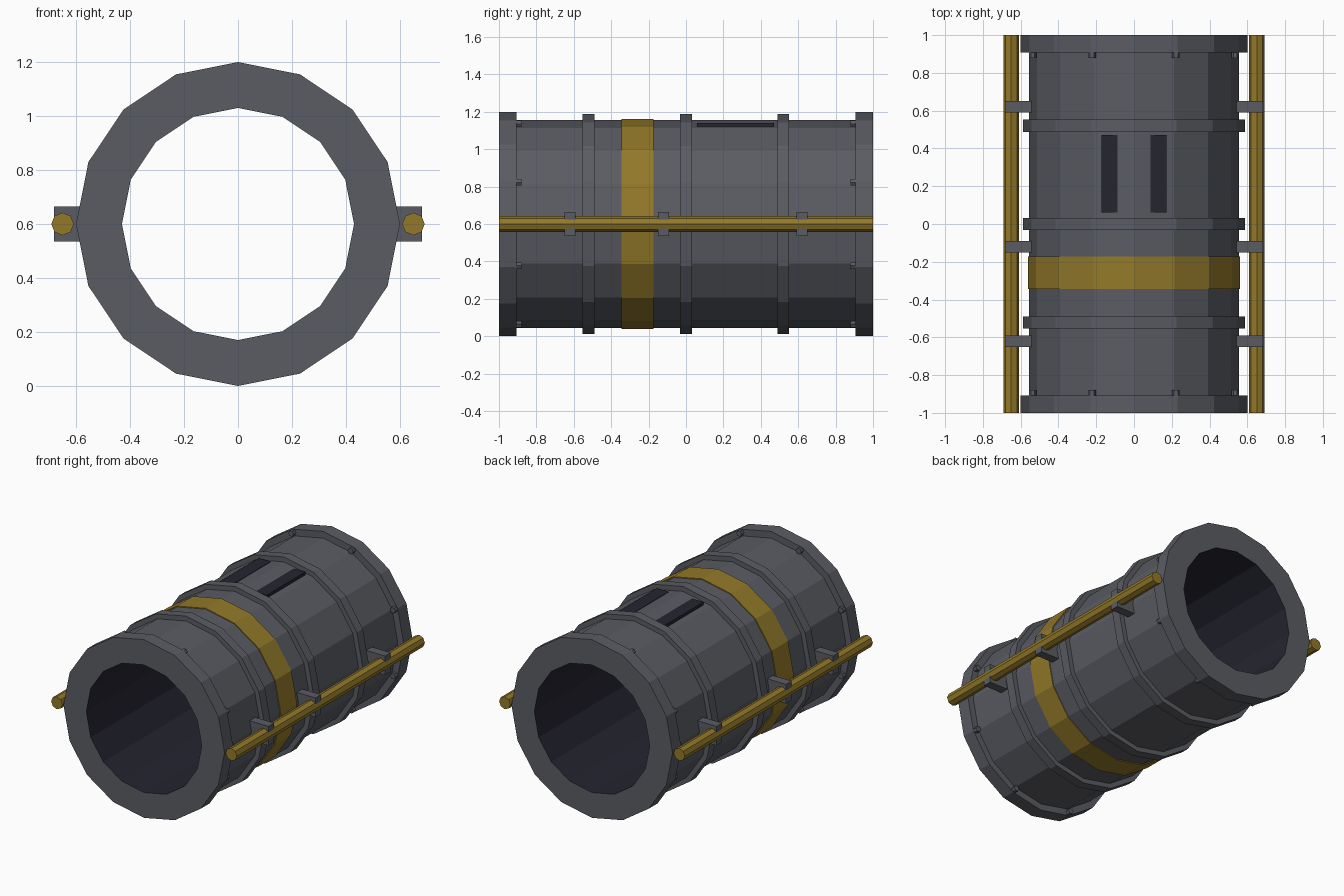
import bpy, bmesh, math
from mathutils import Matrix, Vector

if "Cube" in bpy.data.objects:
    bpy.data.objects.remove(bpy.data.objects["Cube"])

CZ = 0.6      # height of the tube axis
SIDES = 16


def material(name, rgb):
    m = bpy.data.materials.new(name)
    m.diffuse_color = (*rgb, 1)
    m.use_nodes = True
    m.node_tree.nodes["Principled BSDF"].inputs["Base Color"].default_value = m.diffuse_color
    return m


GREY = material("steel grey", (0.102, 0.107, 0.124))
GOLD = material("dull gold", (0.29, 0.19, 0.022))
DARK = material("dark lining", (0.018, 0.018, 0.030))


def finish(name, bm, *mats):
    bmesh.ops.recalc_face_normals(bm, faces=bm.faces)
    me = bpy.data.meshes.new(name)
    bm.to_mesh(me)
    bm.free()
    for m in mats:
        me.materials.append(m)
    ob = bpy.data.objects.new(name, me)
    bpy.context.collection.objects.link(ob)
    return ob


def lathe(name, profile, mats, dark_radius=0):
    """Spin a closed (radius, y) profile around the tube axis."""
    bm = bmesh.new()
    rings = []
    for i in range(SIDES):
        a = math.tau * i / SIDES
        rings.append([bm.verts.new((r * math.cos(a), y, CZ + r * math.sin(a)))
                      for r, y in profile])
    n = len(profile)
    for i in range(SIDES):
        p, q = rings[i], rings[(i + 1) % SIDES]
        for k in range(n):
            j = (k + 1) % n
            f = bm.faces.new((p[k], p[j], q[j], q[k]))
            if profile[k][0] < dark_radius and profile[j][0] < dark_radius:
                f.material_index = 1
    return finish(name, bm, *mats)


def box(name, centre, size, mat):
    bm = bmesh.new()
    bmesh.ops.create_cube(bm, size=1, matrix=Matrix.Translation(centre)
                          @ Matrix.Diagonal((*size, 1)))
    return finish(name, bm, mat)


def rod(name, centre, radius, length, sides, mat):
    """Cylinder along y with a vertex on the x axis."""
    bm = bmesh.new()
    loops = [[bm.verts.new((centre[0] + radius * math.cos(math.tau * i / sides),
                            centre[1] + s * length / 2,
                            centre[2] + radius * math.sin(math.tau * i / sides)))
              for i in range(sides)] for s in (-1, 1)]
    for loop in loops:
        bm.faces.new(loop)
    for i in range(sides):
        j = (i + 1) % sides
        bm.faces.new((loops[0][i], loops[0][j], loops[1][j], loops[1][i]))
    return finish(name, bm, mat)


# Hollow tube with end flanges and dark lining
lathe("tube_body", [(0.43, -1), (0.6, -1), (0.6, -0.907), (0.555, -0.907),
                    (0.555, 0.907), (0.6, 0.907), (0.6, 1), (0.43, 1)],
      (GREY, DARK), 0.5)

# Raised ribs and the gold band
for i, y in enumerate((-0.522, 0.0, 0.52)):
    lathe(f"rib_{i}", [(0.54, y - 0.032), (0.588, y - 0.032),
                       (0.588, y + 0.032), (0.54, y + 0.032)], (GREY,))
lathe("gold_band", [(0.54, -0.345), (0.561, -0.345),
                    (0.561, -0.173), (0.54, -0.173)], (GOLD,))

# Side pipes with brackets, and top slots
for side, s in (("left", -1), ("right", 1)):
    rod(f"pipe_{side}", (s * 0.65, 0, CZ), 0.042, 2, 8, GOLD)
    for i, y in enumerate((-0.62, -0.12, 0.62)):
        box(f"bracket_{side}_{i}", (s * 0.61, y, CZ), (0.145, 0.06, 0.13), GREY)
    box(f"slot_{side}", (s * 0.13, 0.265, 1.125), (0.086, 0.41, 0.032), DARK)

# Bolts on the inner side of each flange
for end, s in (("front", -1), ("back", 1)):
    for k in range(8):
        a = math.radians(22.5 + 45 * k)
        rod(f"bolt_{end}_{k}",
            (0.58 * math.cos(a), s * 0.9, CZ + 0.58 * math.sin(a)),
            0.02, 0.04, 6, GREY)
